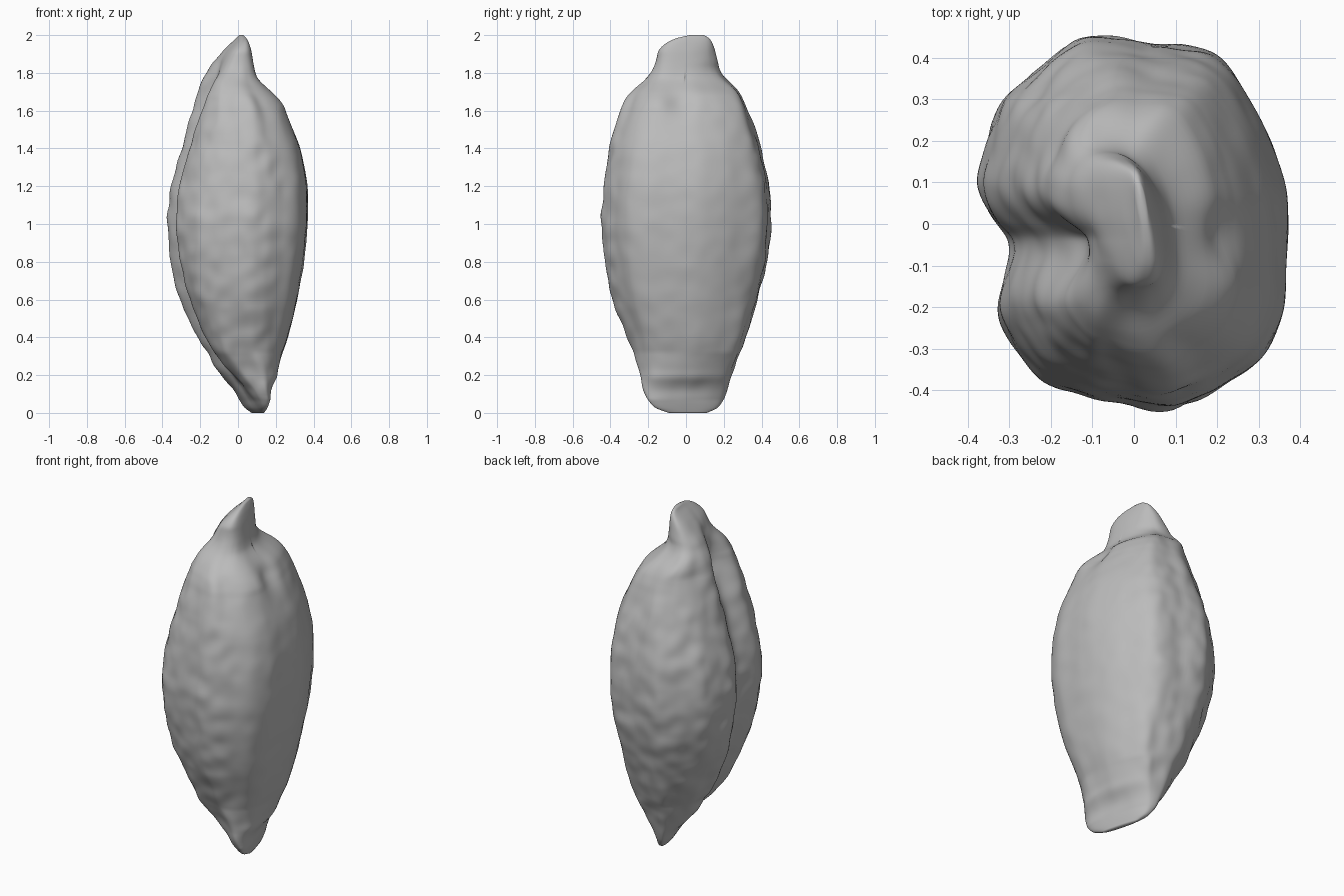
import bpy, bmesh, math
from mathutils import Vector, noise

if "Cube" in bpy.data.objects:
    bpy.data.objects.remove(bpy.data.objects["Cube"], do_unlink=True)

AROUND, UP = 176, 150

# Widest cross-section, counter-clockwise from the flat side (x, y)
SECTION = [(.375, 0), (.362, .11), (.305, .26), (.21, .4), (.08, .435), (-.1, .45),
           (-.2, .4), (-.3, .31), (-.355, .22), (-.375, .11), (-.345, .01),
           (-.32, -.06), (-.33, -.2), (-.29, -.3), (-.2, -.39), (-.1, -.42),
           (.08, -.45), (.2, -.4), (.31, -.325), (.362, -.22), (.373, -.1)]

# Extents by height before the tips are twisted: z, x min, x max, y min, y max
PROFILE = [(0, .095, .12, -.09, .11), (.03, .06, .13, -.18, .18),
           (.1, .02, .15, -.22, .21), (.2, -.08, .195, -.24, .24),
           (.4, -.22, .265, -.31, .315), (.6, -.305, .315, -.385, .375),
           (.8, -.35, .35, -.43, .43), (1, -.375, .37, -.45, .45),
           (1.2, -.355, .37, -.435, .44), (1.4, -.295, .332, -.405, .4),
           (1.6, -.235, .25, -.345, .33), (1.7, -.205, .185, -.3, .285),
           (1.75, -.19, .105, -.25, .235), (1.8, -.165, .082, -.185, .175),
           (1.87, -.12, .072, -.155, .16), (1.94, -.05, .06, -.14, .148),
           (1.98, 0, .046, -.07, .13), (2, .018, .036, .02, .095)]


def spline(a, b, c, d, t):
    """Catmull-Rom blend of four vectors."""
    return (b * 2 + (c - a) * t + (a * 2 - b * 5 + c * 4 - d) * t ** 2
            + (b * 3 - a - c * 3 + d) * t ** 3) / 2


def section_point(s):
    pts = [Vector((x / .375, y / .45)) for x, y in SECTION]
    n = len(pts)
    i = int(s * n)
    return spline(*(pts[(i + k) % n] for k in (-1, 0, 1, 2)), s * n - i)


def extents(z):
    """Linear lookup in the profile."""
    for a, b in zip(PROFILE, PROFILE[1:]):
        if z <= b[0]:
            t = (z - a[0]) / (b[0] - a[0])
            return [p + (q - p) * t for p, q in zip(a[1:], b[1:])]
    return list(PROFILE[-1][1:])


def soft_extents(z):
    """Average over a small window to round the profile."""
    w = min(.05 if z < 1.6 else .03, z * .6, (2 - z) * .6)
    rows = [extents(z + w * k) for k in (-1, -.5, 0, .5, 1)]
    return [sum(col) / len(rows) for col in zip(*rows)]


def bell(v, width):
    return math.exp(-(v / width) ** 2)


def ramp(v):
    return max(0, min(1, v))


def surface(uv, z):
    x0, x1, y0, y1 = soft_extents(z)
    # Boxy wedge sections towards both tips
    tip = max(ramp((.3 - z) / .3), ramp((z - 1.66) / .2))
    wedge = uv / (abs(uv.x) ** 2.6 + abs(uv.y) ** 2.6) ** (1 / 2.6)
    u, v = uv.lerp(wedge, tip)
    x = (x0 + x1) / 2 + u * (x1 - x0) / 2
    y = (y0 + y1) / 2 + v * (y1 - y0) / 2
    fade = min(1, z / .15, (2 - z) / .15)

    # Long seam down one side, steeper towards the back
    if u < 0:
        depth = .02 + .06 * bell(z - 1.66, .15) + .02 * bell(z - .35, .25)
        off = y + .04
        x += depth * fade * -u * bell(off, .05 if off > 0 else .12)
    else:
        # Fold at the foot, hollow and knob below the crest on the flat side
        x += .007 * u * (bell(z - .19, .03) - bell(z - .12, .04))
        x -= .025 * u * bell(z - 1.64, .07) * bell(y + .02, .07)
        x += .015 * u * bell(z - 1.64, .06) * bell(y + .16, .07)
    # Foot and crest both twist towards the front
    x -= y * (.28 * ramp((.32 - z) / .25) + .17 * ramp((z - 1.68) / .15))
    # Hollow at the front shoulder
    if v < 0:
        y += .02 * bell(z - 1.75, .05) * bell(x - .03, .07)

    # Lengthwise ribs and fine wrinkles, calmer on the flat side
    rough = fade * (.35 if u > .75 else 1 - .65 * max(0, (u - .4) / .35))
    ribs = noise.noise(Vector((x * 9, y * 8, z * .9)))
    wrinkles = noise.noise(Vector((x * 13, y * 11, z * 11)))
    push = rough * (.012 * ribs + .008 * wrinkles)
    return Vector((x + u * push, y + v * push, z))


# Closed pod body lofted from rings
bm = bmesh.new()
loop = [section_point(i / AROUND) for i in range(AROUND)]
rings = []
for j in range(UP + 1):
    # Rings crowd together at the tips
    z = j / UP + (1 - math.cos(math.pi * j / UP)) / 2
    rings.append([bm.verts.new(surface(uv, z)) for uv in loop])
for low, high in zip(rings, rings[1:]):
    for i in range(AROUND):
        k = (i + 1) % AROUND
        bm.faces.new((low[i], low[k], high[k], high[i]))
for ring in (rings[0], rings[-1]):
    centre = sum((p.co for p in ring), Vector()) / AROUND
    hub = bm.verts.new(centre)
    for i in range(AROUND):
        bm.faces.new((ring[i], ring[(i + 1) % AROUND], hub))
bmesh.ops.recalc_face_normals(bm, faces=bm.faces)
for face in bm.faces:
    face.smooth = True

mesh = bpy.data.meshes.new("seed_pod")
bm.to_mesh(mesh)
bm.free()
pod = bpy.data.objects.new("seed_pod", mesh)
bpy.context.collection.objects.link(pod)

# Plain grey finish
grey = bpy.data.materials.new("plain_grey")
grey.use_nodes = True
colour = (.5, .5, .5, 1)
grey.diffuse_color = colour
grey.node_tree.nodes["Principled BSDF"].inputs["Base Color"].default_value = colour
mesh.materials.append(grey)
